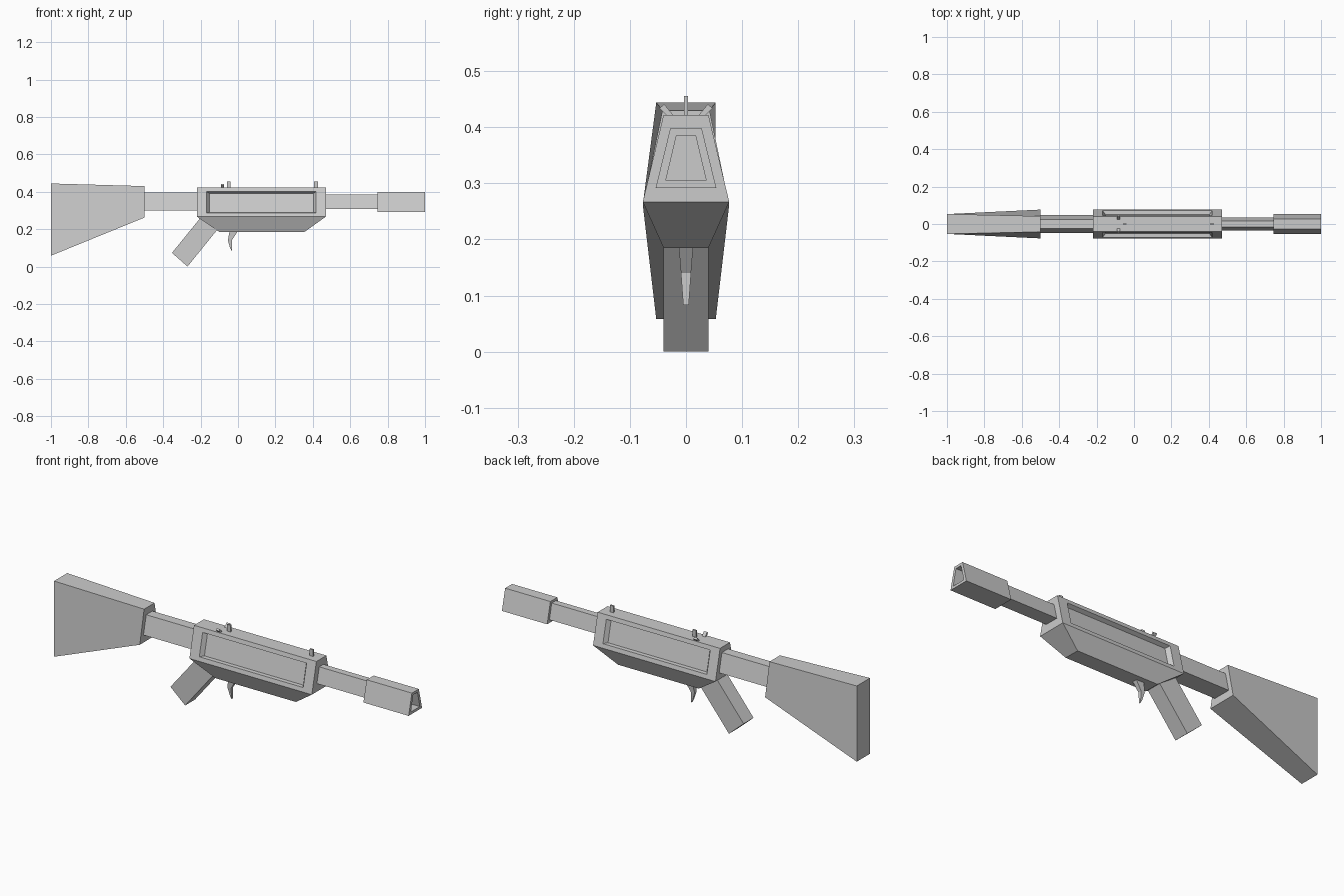
import bpy, bmesh
from mathutils import Vector

if "Cube" in bpy.data.objects:
    bpy.data.objects.remove(bpy.data.objects["Cube"])


def finish(name, bm):
    bmesh.ops.recalc_face_normals(bm, faces=bm.faces)
    mesh = bpy.data.meshes.new(name)
    bm.to_mesh(mesh)
    bm.free()
    obj = bpy.data.objects.new(name, mesh)
    bpy.context.collection.objects.link(obj)
    return obj


def loft(rings):
    """Bridge a series of four-cornered rings and cap both ends."""
    bm = bmesh.new()
    loops = [[bm.verts.new(p) for p in ring] for ring in rings]
    for a, b in zip(loops, loops[1:]):
        for i in range(4):
            j = (i + 1) % 4
            bm.faces.new((a[i], a[j], b[j], b[i]))
    bm.faces.new(loops[0])
    bm.faces.new(loops[-1])
    bmesh.ops.recalc_face_normals(bm, faces=bm.faces)
    return bm


def section(x, z0, z1, w0, w1):
    """Trapezoid across the length: half width w0 below, w1 above."""
    return [(x, -w0, z0), (x, w0, z0), (x, w1, z1), (x, -w1, z1)]


def level(z, x0, x1, w):
    """Rectangle at a height."""
    return [(x0, -w, z), (x1, -w, z), (x1, w, z), (x0, w, z)]


# Stock and the tube joining it to the receiver
finish("stock", loft([section(-1.0, 0.058, 0.444, 0.053, 0.053),
                      section(-0.5, 0.262, 0.43, 0.077, 0.042)]))
finish("stock_tube", loft([section(-0.51, 0.3, 0.395, 0.047, 0.025),
                           section(-0.21, 0.3, 0.395, 0.047, 0.025)]))

# Receiver with a sunken panel on each side
bm = loft([level(0.185, -0.10, 0.355, 0.04),
           level(0.267, -0.22, 0.47, 0.077),
           level(0.422, -0.22, 0.47, 0.04)])
sides = [f for f in bm.faces
         if abs(f.normal.y) > 0.8 and f.calc_center_median().z > 0.3]
bmesh.ops.inset_individual(bm, faces=sides, thickness=0.03)
for f in sides:
    for v in f.verts:
        v.co.x = 0.125 + (v.co.x - 0.125) * 0.57 / 0.63
bmesh.ops.inset_individual(bm, faces=sides, thickness=0.008)
for f in sides:
    push = Vector(f.normal) * -0.02
    for v in f.verts:
        v.co += push
        v.co.x = 0.13 + (v.co.x - 0.13) * 0.97
finish("receiver", bm)

# Barrel and hollow muzzle
finish("barrel", loft([section(0.46, 0.308, 0.386, 0.036, 0.017),
                       section(0.75, 0.308, 0.386, 0.036, 0.017)]))
finish("muzzle", loft([section(0.745, 0.292, 0.398, 0.054, 0.028),
                       section(1.0, 0.292, 0.398, 0.054, 0.028),
                       section(1.0, 0.305, 0.385, 0.036, 0.017),
                       section(0.85, 0.305, 0.385, 0.036, 0.017)]))

# Slanted grip
grip = [(-0.353, 0.073), (-0.27, 0.0), (-0.10, 0.21), (-0.185, 0.28)]
finish("grip", loft([[(x, y, z) for x, z in grip] for y in (-0.04, 0.04)]))

# Tapered trigger
finish("trigger", loft([level(0.19, -0.045, 0.0, 0.013),
                        level(0.14, -0.054, -0.033, 0.009),
                        [(-0.042, -0.005, 0.098), (-0.033, -0.005, 0.083),
                         (-0.033, 0.005, 0.083), (-0.042, 0.005, 0.098)]]))

# Sights: two upright posts and a pair of small splayed tabs
for name, x in (("rear_sight", -0.059), ("front_sight", 0.407)):
    finish(name, loft([level(0.415, x, x + 0.02, 0.004),
                       level(0.456, x, x + 0.02, 0.004)]))
for name, s in (("left_sight_tab", -1), ("right_sight_tab", 1)):
    tab = [(0.017, 0.415), (0.028, 0.415), (0.047, 0.434), (0.039, 0.441)]
    finish(name, loft([[(x, s * y, z) for y, z in tab] for x in (-0.092, -0.074)]))
